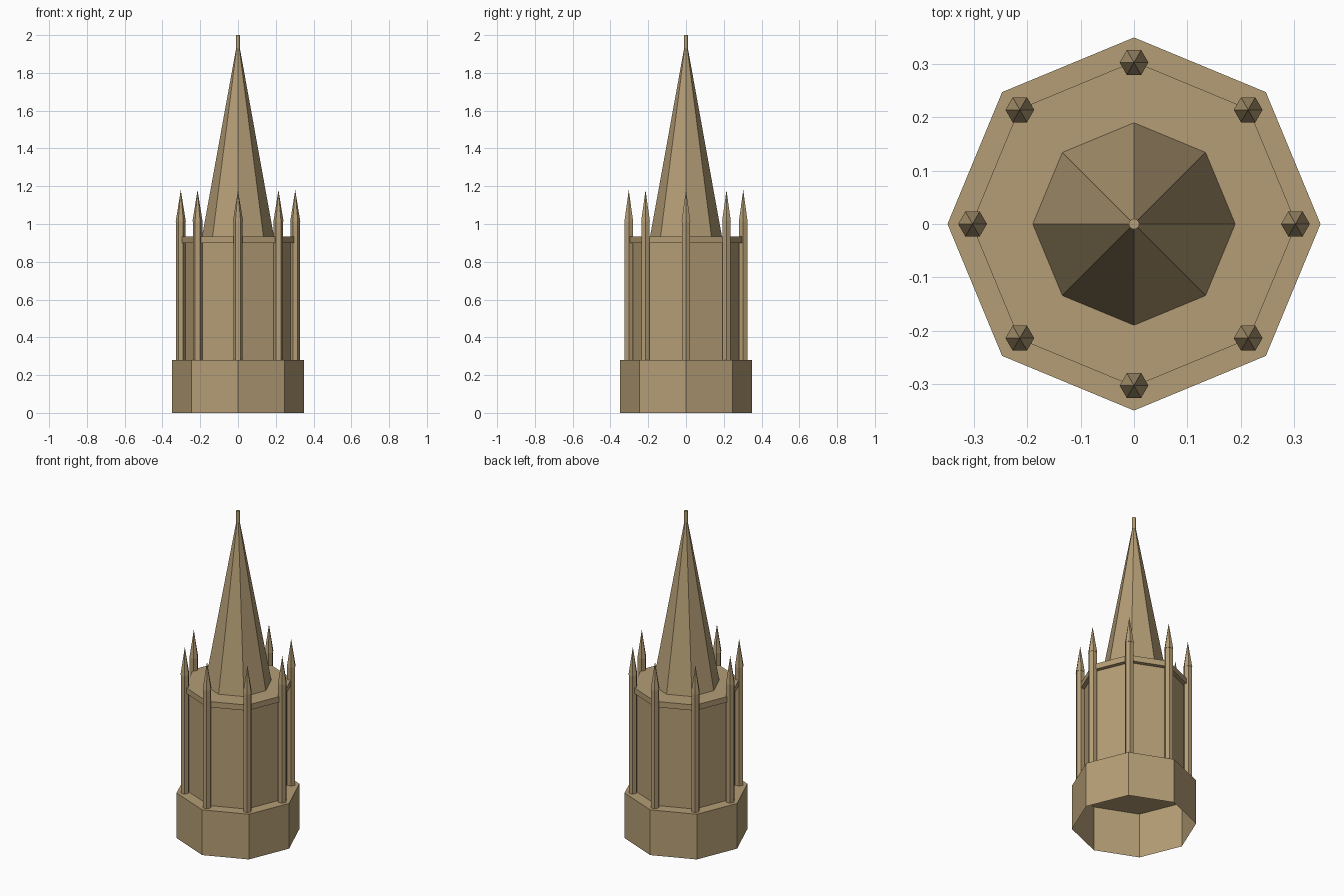
import bpy
import bmesh
from math import cos, sin, pi

cube = bpy.data.objects.get("Cube")
if cube:
    bpy.data.objects.remove(cube, do_unlink=True)

# One sandstone colour for the whole tower
stone = bpy.data.materials.new("sandstone")
colour = (0.46, 0.34, 0.18, 1)
stone.diffuse_color = colour
stone.use_nodes = True
bsdf = next(n for n in stone.node_tree.nodes if n.type == "BSDF_PRINCIPLED")
bsdf.inputs["Base Color"].default_value = colour


def frustum(name, sides, r_low, r_high, z_low, z_high, x=0, y=0, open_bottom=False):
    """Upright prism or cone with corners on the x axis."""
    bm = bmesh.new()

    def ring(r, z):
        return [bm.verts.new((x + r * cos(2 * pi * i / sides),
                              y + r * sin(2 * pi * i / sides), z)) for i in range(sides)]

    low = ring(r_low, z_low)
    if r_high:
        high = ring(r_high, z_high)
        bm.faces.new(high)
    else:
        apex = bm.verts.new((x, y, z_high))
    for i in range(sides):
        j = (i + 1) % sides
        if r_high:
            bm.faces.new((low[i], low[j], high[j], high[i]))
        else:
            bm.faces.new((low[i], low[j], apex))
    if not open_bottom:
        bm.faces.new(low[::-1])
    mesh = bpy.data.meshes.new(name)
    bm.to_mesh(mesh)
    bm.free()
    mesh.materials.append(stone)
    obj = bpy.data.objects.new(name, mesh)
    bpy.context.collection.objects.link(obj)
    return obj


# Octagonal body: hollow plinth, drum, cornice and spire
frustum("plinth", 8, 0.35, 0.35, 0, 0.28, open_bottom=True)
frustum("drum_wall", 8, 0.28, 0.28, 0.28, 0.90)
frustum("cornice", 8, 0.305, 0.305, 0.90, 0.935)
frustum("spire", 8, 0.19, 0, 0.935, 1.985)
frustum("finial", 12, 0.01, 0.01, 1.92, 2.0)

# Hexagonal shafts with pointed caps at the eight corners
for k in range(8):
    px, py = 0.303 * cos(k * pi / 4), 0.303 * sin(k * pi / 4)
    frustum(f"pinnacle_shaft_{k + 1}", 6, 0.025, 0.025, 0.28, 1.012, px, py)
    frustum(f"pinnacle_cap_{k + 1}", 6, 0.027, 0, 1.012, 1.18, px, py)
